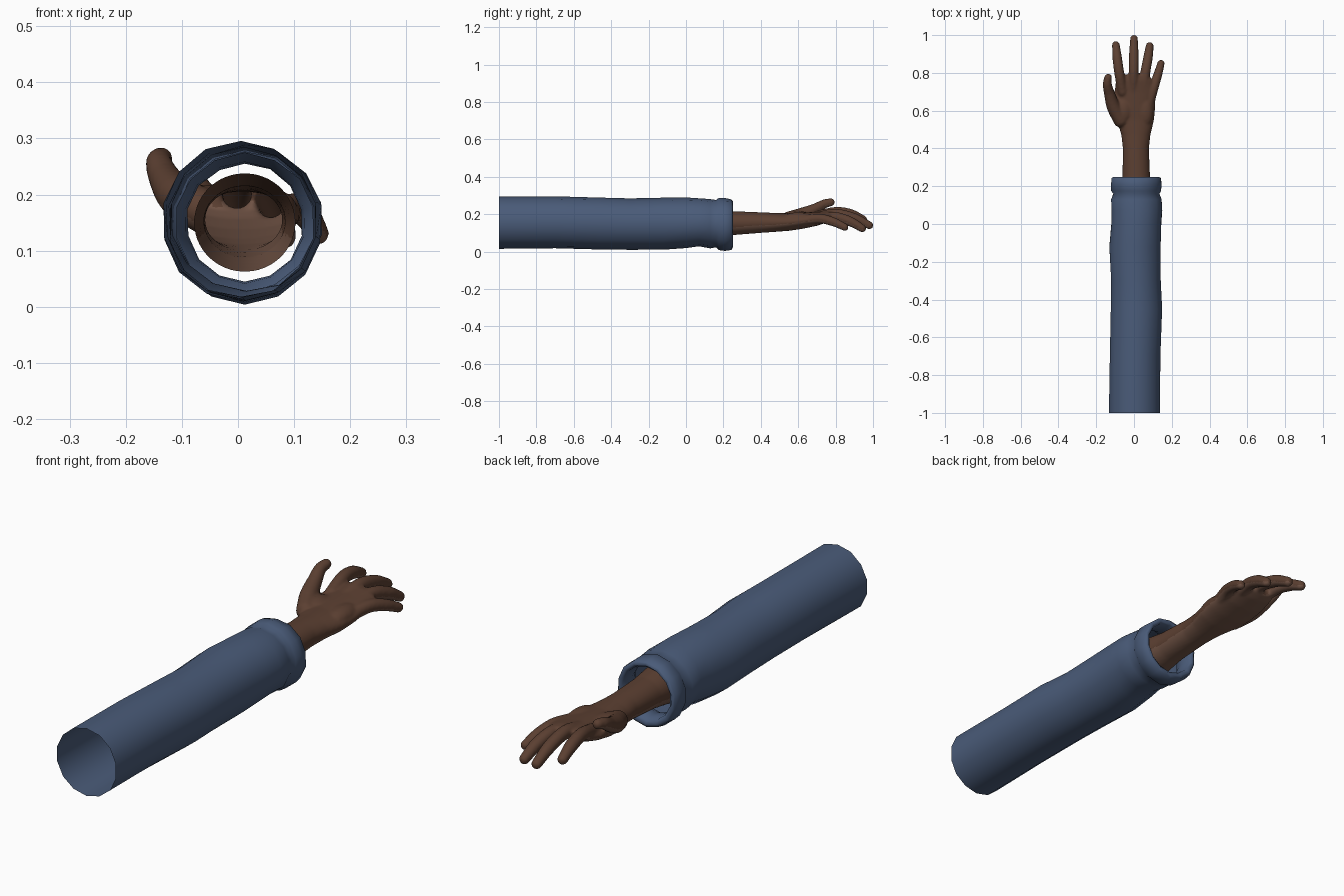
import bpy, bmesh, math, random
from mathutils import Vector, Matrix

if "Cube" in bpy.data.objects:
    bpy.data.objects.remove(bpy.data.objects["Cube"])

random.seed(4)


def material(name, rgb):
    m = bpy.data.materials.new(name)
    m.diffuse_color = (*rgb, 1)
    m.use_nodes = True
    m.node_tree.nodes["Principled BSDF"].inputs["Base Color"].default_value = m.diffuse_color
    return m


blue = material("blue cloth", (0.068, 0.105, 0.19))
brown = material("brown skin", (0.105, 0.050, 0.031))
light_brown = material("lighter brown skin", (0.16, 0.085, 0.058))


def loft(bm, sections, sides, wobble=0.0, caps=False):
    """Skin elliptical rings (y, centre x, centre z, radius x, radius z) along y."""
    rings = []
    for y, cx, cz, rx, rz in sections:
        ring = []
        for i in range(sides):
            a = 2 * math.pi * i / sides - math.pi / 2
            k = 1 + random.uniform(-wobble, wobble)
            ring.append(bm.verts.new((cx + rx * k * math.cos(a), y, cz + rz * k * math.sin(a))))
        rings.append(ring)
    for r0, r1 in zip(rings, rings[1:]):
        for i in range(sides):
            j = (i + 1) % sides
            bm.faces.new((r0[i], r1[i], r1[j], r0[j]))
    if caps:
        bm.faces.new(rings[0])
        bm.faces.new(rings[-1][::-1])


def make_object(name, bm, mats):
    me = bpy.data.meshes.new(name)
    bm.to_mesh(me)
    bm.free()
    for m in mats:
        me.materials.append(m)
    ob = bpy.data.objects.new(name, me)
    bpy.context.collection.objects.link(ob)
    return ob


# Sleeve: open tube ending in a rolled cuff that turns back inside
bm = bmesh.new()
loft(bm, [
    (-1.0, .003, .154, .139, .140), (-.70, .006, .156, .136, .139),
    (-.45, .013, .150, .138, .139), (-.30, .010, .147, .134, .137),
    (-.12, .005, .149, .140, .139), (0, .012, .153, .136, .135),
    (.07, .015, .157, .137, .129), (.13, .012, .150, .136, .132),
    (.16, .012, .149, .125, .127), (.175, .012, .147, .135, .138),
    (.21, .012, .145, .137, .140), (.243, .012, .145, .133, .135),
    (.25, .012, .145, .122, .123), (.24, .012, .148, .110, .110),
    (.20, .012, .150, .104, .105), (.17, .012, .150, .108, .108),
    (.14, .012, .150, .125, .124)], 14, wobble=0.012)
sleeve = make_object("sleeve", bm, [blue])
for p in sleeve.data.polygons:
    p.use_smooth = True

# Hand: forearm and palm loft, with pads and fingers fused by a remesh
bm = bmesh.new()
ARM_START = .08
loft(bm, [
    (ARM_START, .012, .150, .092, .090), (.25, .012, .152, .073, .064),
    (.40, .010, .155, .069, .055), (.47, .010, .156, .077, .051),
    (.55, .008, .158, .098, .047), (.62, .004, .165, .109, .044),
    (.70, .005, .175, .109, .037), (.76, .002, .187, .098, .030),
    (.79, .000, .193, .078, .020)], 32, caps=True)


def ball(centre, radii):
    mat = Matrix.Translation(centre) @ Matrix.Diagonal((*radii, 1))
    bmesh.ops.create_uvsphere(bm, u_segments=16, v_segments=10, radius=1, matrix=mat)


def finger(points, radii):
    """Chain of closely spaced balls along a smooth path."""
    pts = [Vector(p) for p in points]
    ext = [2 * pts[0] - pts[1]] + pts + [2 * pts[-1] - pts[-2]]
    for i in range(len(pts) - 1):
        a, b, c, d = ext[i:i + 4]
        for s in range(11):
            t = s / 10
            p = 0.5 * (2 * b + (c - a) * t + (2 * a - 5 * b + 4 * c - d) * t * t
                       + (3 * b - a - 3 * c + d) * t ** 3)
            r = radii[i] * (1 - t) + radii[i + 1] * t
            ball(p, (r, r, r))


FINGER = (.028, .027, .026, .021)
finger([(-.060, .70, .190), (-.078, .80, .212), (-.089, .88, .202), (-.096, .948, .172)], FINGER)
finger([(-.003, .70, .185), (-.002, .80, .202), (-.001, .90, .180), (0, .981, .140)], FINGER)
finger([(.050, .70, .180), (.060, .80, .185), (.074, .88, .160), (.083, .943, .124)], FINGER)
finger([(.080, .64, .170), (.104, .72, .176), (.126, .79, .158), (.143, .85, .130)],
       (.028, .026, .024, .020))
finger([(-.070, .55, .175), (-.108, .62, .198), (-.130, .69, .228), (-.141, .74, .255),
        (-.137, .775, .264)], (.040, .037, .029, .024, .021))
ball((-.055, .60, .180), (.050, .075, .037))   # thumb pad
ball((.060, .60, .175), (.045, .090, .035))    # heel pad on the little finger side

raw = make_object("hand", bm, [brown, light_brown])
mod = raw.modifiers.new("fuse", 'REMESH')
mod.mode = 'VOXEL'
mod.voxel_size = 0.006
mod = raw.modifiers.new("soften", 'SMOOTH')
mod.factor = 0.5
mod.iterations = 6
deps = bpy.context.evaluated_depsgraph_get()
fused = bpy.data.meshes.new_from_object(raw.evaluated_get(deps))
raw.modifiers.clear()
raw.data = fused
fused.materials.clear()
for m in (brown, light_brown):
    fused.materials.append(m)

# Open the hidden arm end and colour the underside lighter
bm = bmesh.new()
bm.from_mesh(fused)
bmesh.ops.delete(bm, geom=[f for f in bm.faces if f.calc_center_median().y < ARM_START + .012],
                 context='FACES')
bm.normal_update()
for f in bm.faces:
    f.smooth = True
    f.material_index = 1 if f.normal.z < -0.35 else 0
bm.to_mesh(fused)
bm.free()
